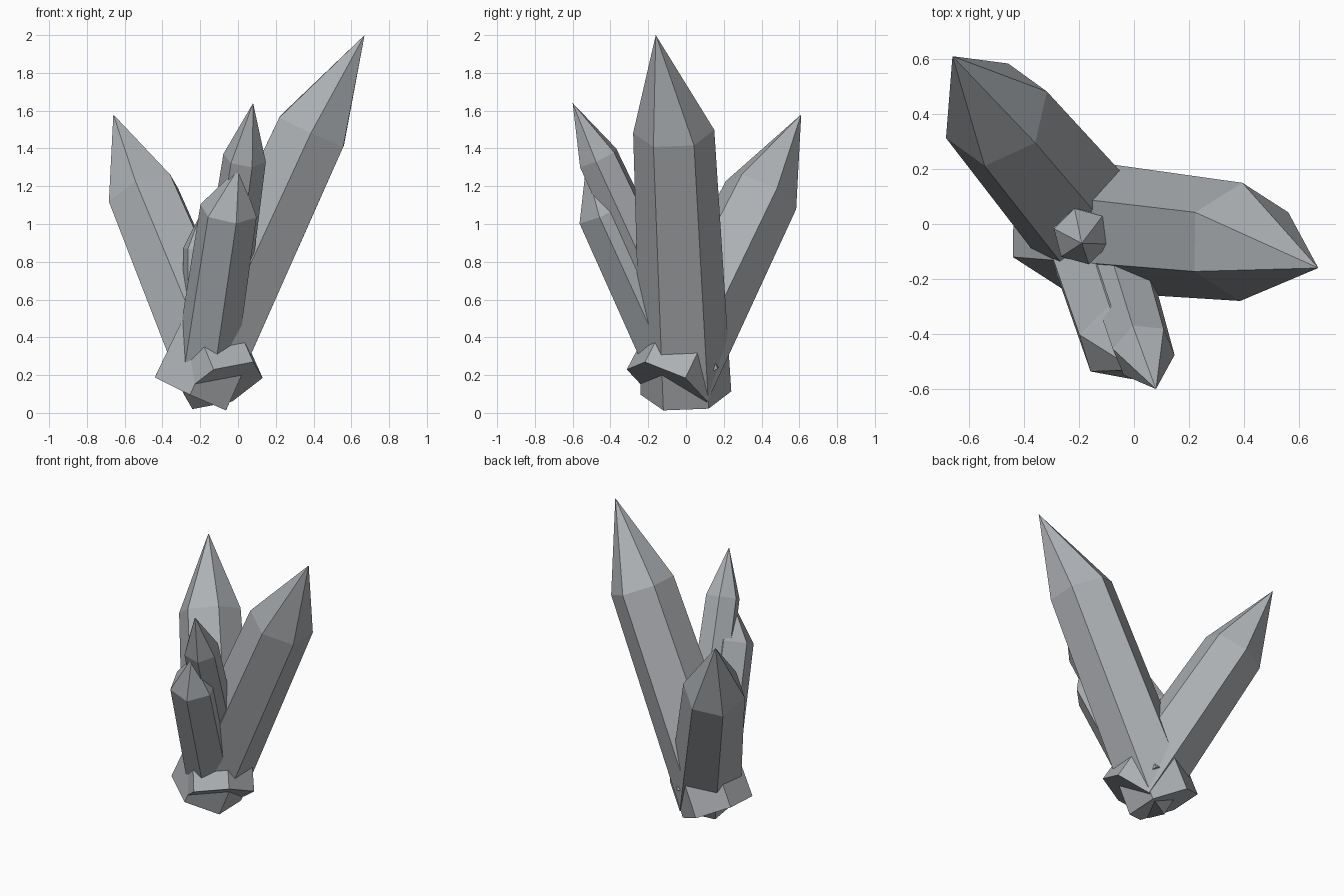
import bpy
import bmesh
import math
from mathutils import Vector

cube = bpy.data.objects.get("Cube")
if cube:
    bpy.data.objects.remove(cube, do_unlink=True)

# One grey stone colour
stone = bpy.data.materials.new("grey_crystal")
stone.use_nodes = True
grey = (0.42, 0.44, 0.46, 1)
stone.diffuse_color = grey
stone.node_tree.nodes["Principled BSDF"].inputs["Base Color"].default_value = grey


def crystal(name, base, shoulder, tip, r_base, r_shoulder, corner):
    """Six-sided shaft from base to shoulder, closed by a point at the tip.
    corner is the direction of one edge, seen from the axis."""
    base, shoulder, tip = Vector(base), Vector(shoulder), Vector(tip)
    axis = (shoulder - base).normalized()
    u = Vector(corner)
    u = (u - axis * u.dot(axis)).normalized()
    v = axis.cross(u)
    bm = bmesh.new()
    rings = []
    for centre, radius in ((base, r_base), (shoulder, r_shoulder)):
        ring = []
        for i in range(6):
            a = i * math.pi / 3
            ring.append(bm.verts.new(centre + radius * (u * math.cos(a) + v * math.sin(a))))
        rings.append(ring)
    low, high = rings
    apex = bm.verts.new(tip)
    bm.faces.new(low[::-1])
    for i in range(6):
        j = (i + 1) % 6
        bm.faces.new((low[i], low[j], high[j], high[i]))
        bm.faces.new((high[i], high[j], apex))
    mesh = bpy.data.meshes.new(name)
    bm.to_mesh(mesh)
    bm.free()
    mesh.materials.append(stone)
    obj = bpy.data.objects.new(name, mesh)
    bpy.context.collection.objects.link(obj)


# Tall crystal leaning left
crystal("tall_crystal", (-.25, 0, .105), (.39, -.065, 1.49), (.67, -.16, 2),
        .24, .215, (0, 1, 0))
# Thick crystal leaning back and right
crystal("back_crystal", (-.08, -.1, .145), (-.5, .397, 1.153), (-.66, .61, 1.58),
        .235, .205, (-.185, -.085, -.035))
# Two slim crystals leaning forward
crystal("front_upper_crystal", (-.13, .07, .2), (.035, -.465, 1.35), (.08, -.6, 1.64),
        .135, .115, (.11, -.02, 0))
crystal("front_lower_crystal", (-.18, -.03, .2), (-.05, -.43, 1.07), (.005, -.53, 1.3),
        .165, .155, (-.15, .03, .03))
# Small upright crystal in the middle
crystal("upright_crystal", (-.19, -.03, .12), (-.19, -.045, .87), (-.19, -.07, 1.07),
        .11, .105, (.09, -.025, 0))
